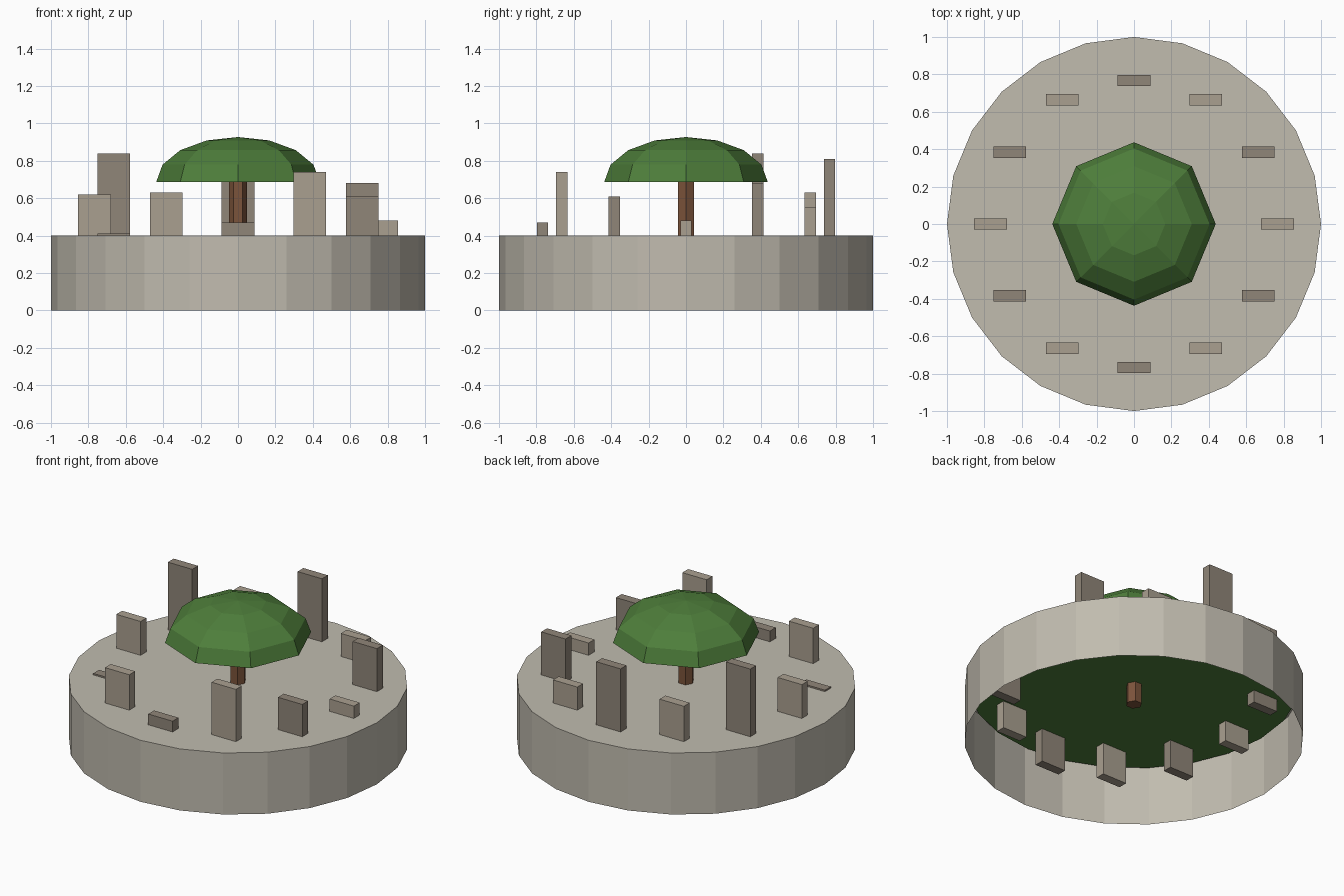
import bpy, bmesh, math

if "Cube" in bpy.data.objects:
    bpy.data.objects.remove(bpy.data.objects["Cube"])


def material(name, rgb):
    m = bpy.data.materials.new(name)
    m.diffuse_color = tuple(c ** 2.2 for c in rgb) + (1,)
    m.use_nodes = True
    m.node_tree.nodes["Principled BSDF"].inputs["Base Color"].default_value = m.diffuse_color
    return m


plaster = material("pale_stone", (0.75, 0.73, 0.68))
light = material("light_stone", (0.66, 0.62, 0.56))
dark = material("dark_stone", (0.56, 0.52, 0.47))
leaf = material("leaf_green", (0.31, 0.49, 0.24))
bark = material("bark", (0.48, 0.33, 0.24))


def finish(name, bm, mat):
    bmesh.ops.recalc_face_normals(bm, faces=bm.faces)
    me = bpy.data.meshes.new(name)
    bm.to_mesh(me)
    bm.free()
    me.materials.append(mat)
    ob = bpy.data.objects.new(name, me)
    bpy.context.collection.objects.link(ob)
    return ob


def lathe(name, profile, sides, mat, cap=False):
    """Turn (radius, z) points around z; radius 0 closes to a point."""
    bm = bmesh.new()
    rings = []
    for r, z in profile:
        if r == 0:
            rings.append([bm.verts.new((0, 0, z))] * sides)
        else:
            rings.append([bm.verts.new((r * math.cos(2 * math.pi * i / sides),
                                        r * math.sin(2 * math.pi * i / sides), z))
                          for i in range(sides)])
    for a, b in zip(rings, rings[1:]):
        for i in range(sides):
            j = (i + 1) % sides
            quad = list(dict.fromkeys((a[i], a[j], b[j], b[i])))
            bm.faces.new(quad)
    if cap:
        bm.faces.new(rings[-1])
        if len(rings) > 1 and cap == "both":
            bm.faces.new(rings[0])
    return finish(name, bm, mat)


# round base, hollow and open underneath
lathe("base", [(1, 0), (1, 0.4)], 24, plaster, cap=True)

# green disc just below the base top
disc = lathe("lawn_disc", [(0.975, 0.37)], 24, leaf, cap=True)

# tree trunk and half-dome crown
lathe("trunk", [(0.048, 0.24), (0.048, 0.72)], 6, bark, cap="both")
dome = [(0.437 * math.cos(math.radians(a)), 0.687 + 0.24 * math.sin(math.radians(a)))
        for a in (0, 22.5, 45, 67.5)] + [(0, 0.927)]
lathe("crown", dome, 8, leaf)

# ring of upright slabs: (bottom, top) every 30 degrees from +x
slabs = [(0.25, 0.48), (0.27, 0.68), (0.28, 0.55), (0.28, 0.81),
         (0.28, 0.63), (0.29, 0.84), (0.235, 0.62), (0.185, 0.41),
         (0.16, 0.63), (0.15, 0.47), (0.19, 0.74), (0.21, 0.61)]
for i, (z0, z1) in enumerate(slabs):
    a = math.radians(30 * i)
    bm = bmesh.new()
    bmesh.ops.create_cube(bm, size=1)
    bmesh.ops.scale(bm, vec=(0.175, 0.06, z1 - z0), verts=bm.verts)
    bmesh.ops.translate(bm, verts=bm.verts,
                        vec=(0.767 * math.cos(a), 0.767 * math.sin(a), (z0 + z1) / 2))
    finish(f"standing_slab_{i + 1}", bm, dark if i % 2 else light)
